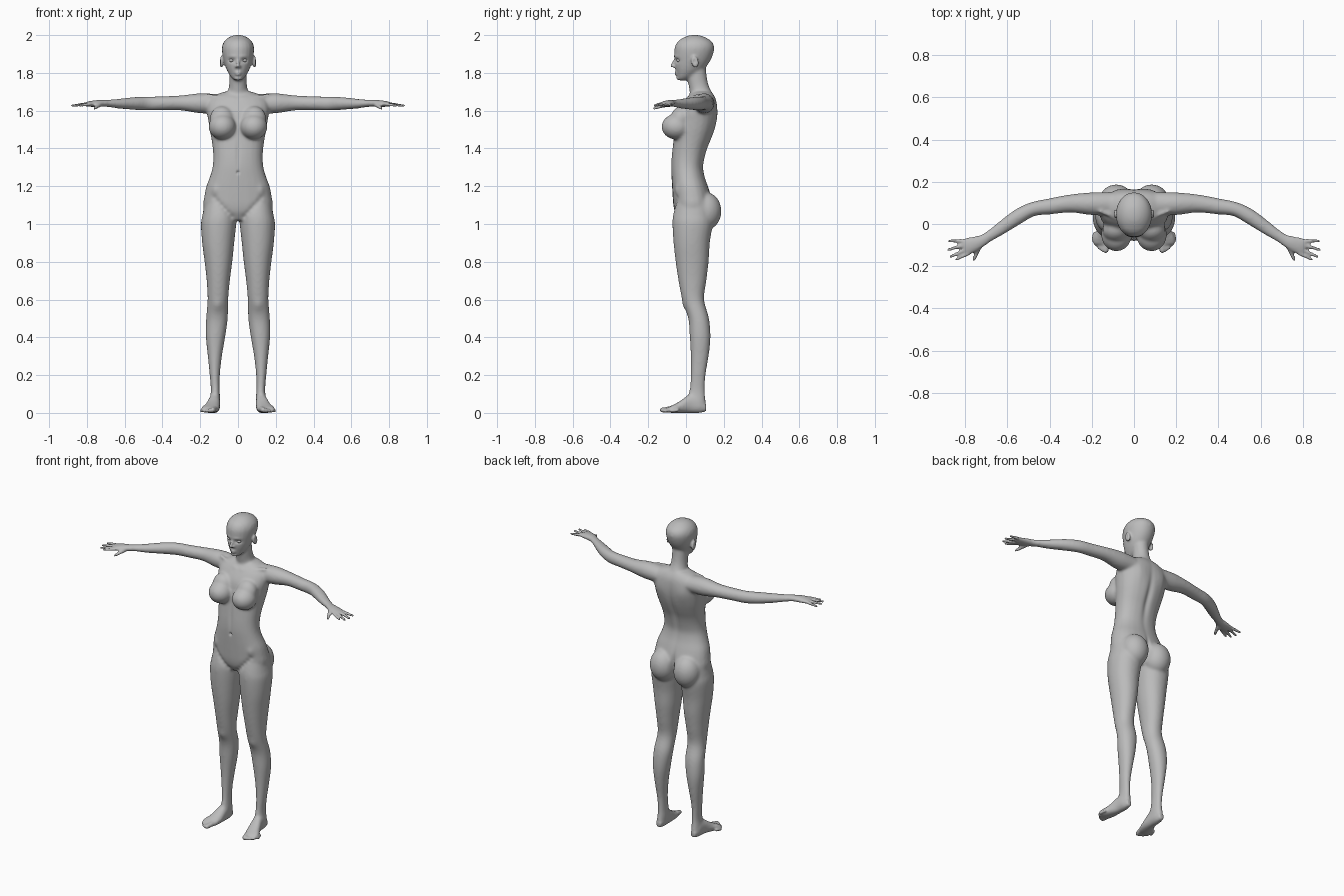
import bpy, bmesh, math
from mathutils import Vector, Matrix

cube = bpy.data.objects.get("Cube")
if cube:
    bpy.data.objects.remove(cube, do_unlink=True)

grey = bpy.data.materials.new("clay_grey")
grey.use_nodes = True
COLOUR = (0.5, 0.5, 0.5, 1)
grey.diffuse_color = COLOUR
for node in grey.node_tree.nodes:
    if node.type == 'BSDF_PRINCIPLED':
        node.inputs["Base Color"].default_value = COLOUR


def spline(rows, steps=4):
    """Catmull-Rom interpolation of every column."""
    out = []
    for i in range(len(rows) - 1):
        a, b, c, d = (rows[min(max(k, 0), len(rows) - 1)] for k in range(i - 1, i + 3))
        for s in range(steps):
            t = s / steps
            out.append([q + 0.5 * t * (r - p + t * (2*p - 5*q + 4*r - u + t * (3*(q - r) + u - p)))
                        for p, q, r, u in zip(a, b, c, d)])
    return out + [list(rows[-1])]


def loft(bm, rings, sides=24, power=0.88):
    """Skin rounded sections given as (centre, half axis, half axis)."""
    loops = []
    for centre, u, v in rings:
        loop = []
        for k in range(sides):
            a = 2 * math.pi * k / sides
            c, s = math.cos(a), math.sin(a)
            loop.append(bm.verts.new(centre + u * math.copysign(abs(c) ** power, c)
                                     + v * math.copysign(abs(s) ** power, s)))
        loops.append(loop)
    for p, q in zip(loops, loops[1:]):
        for k in range(sides):
            n = (k + 1) % sides
            bm.faces.new((p[k], p[n], q[n], q[k]))
    bm.faces.new(loops[0])
    bm.faces.new(loops[-1])


def stack(bm, rows, along_y=False, power=0.88):
    """Sections listed as (position, x min, x max, other min, other max)."""
    rings = []
    for pos, x0, x1, lo, hi in spline(rows):
        mid, half = (lo + hi) / 2, (hi - lo) / 2
        centre = ((x0 + x1) / 2, pos, mid) if along_y else ((x0 + x1) / 2, mid, pos)
        v = (0, 0, half) if along_y else (0, half, 0)
        rings.append((Vector(centre), Vector(((x1 - x0) / 2, 0, 0)), Vector(v)))
    loft(bm, rings, power=power)


def tube(bm, rows):
    """Horizontal limb listed as (x, y, z, half width, half height)."""
    pts = spline(rows)
    rings = []
    for i, (x, y, z, w, h) in enumerate(pts):
        a, b = pts[max(i - 1, 0)], pts[min(i + 1, len(pts) - 1)]
        side = Vector((a[1] - b[1], b[0] - a[0], 0)).normalized()
        rings.append((Vector((x, y, z)), side * w, Vector((0, 0, h))))
    loft(bm, rings, power=1)


def ball(bm, centre, radii, tilt=0):
    m = Matrix.Translation(centre) @ Matrix.Rotation(tilt, 4, 'X') @ Matrix.Diagonal((*radii, 1))
    bmesh.ops.create_uvsphere(bm, u_segments=24, v_segments=14, radius=1, matrix=m)


def digit(bm, start, end, r0, r1):
    """Tapered capsule with round ends."""
    a, b = Vector(start), Vector(end)
    d = (b - a).normalized()
    u = d.orthogonal().normalized()
    v = d.cross(u)
    rings = []
    for centre, r, angles in ((a, r0, (-80, -50, -25, 0)), (b, r1, (0, 25, 50, 80))):
        for deg in angles:
            t = math.radians(deg)
            w = r * math.cos(t)
            rings.append((centre + d * r * math.sin(t), u * w, v * w))
    loft(bm, rings, sides=12, power=1)


def mirror(bm):
    new = bmesh.ops.duplicate(bm, geom=bm.verts[:] + bm.edges[:] + bm.faces[:])["geom"]
    for v in new:
        if isinstance(v, bmesh.types.BMVert):
            v.co.x *= -1


def make_object(name, bm):
    bmesh.ops.recalc_face_normals(bm, faces=bm.faces[:])
    me = bpy.data.meshes.new(name)
    bm.to_mesh(me)
    bm.free()
    me.materials.append(grey)
    me.shade_smooth()
    ob = bpy.data.objects.new(name, me)
    bpy.context.scene.collection.objects.link(ob)
    return ob


bm = bmesh.new()

# Leg, foot and toes
stack(bm, [(1.12, .025, .175, -.05, .13), (1.05, .01, .188, -.068, .14), (1, .009, .196, -.072, .142),
           (.9, .02, .19, -.066, .126), (.8, .03, .177, -.055, .12), (.7, .043, .166, -.04, .108),
           (.6, .052, .161, -.02, .096), (.5, .054, .169, .012, .122), (.4, .068, .17, .02, .13),
           (.3, .085, .16, .025, .12), (.2, .096, .15, .025, .104), (.12, .097, .144, .018, .1),
           (.06, .094, .15, 0, .105), (.015, .1, .146, 0, .106)], power=.95)
stack(bm, [(.107, .108, .138, .008, .045), (.07, .096, .152, 0, .09), (.02, .094, .158, 0, .098),
           (-.03, .096, .176, 0, .064), (-.07, .104, .194, 0, .042), (-.095, .115, .192, .002, .03)], True)
for i in range(5):
    t = i / 4
    r = .015 - .006 * t ** .5
    digit(bm, (.124 + .062 * t, -.08 + .035 * t, r + .006), (.134 + .06 * t, -.125 + .05 * t * t, r), r, r * .9)

# Arm with palm, fingers and thumb
tube(bm, [(.1, .095, 1.637, .055, .05), (.2, .096, 1.639, .054, .053), (.3, .097, 1.641, .043, .04),
          (.4, .083, 1.639, .038, .037), (.48, .07, 1.638, .034, .037), (.55, .034, 1.638, .036, .034),
          (.63, -.021, 1.637, .031, .026), (.70, -.068, 1.639, .025, .018), (.745, -.09, 1.638, .033, .018),
          (.79, -.106, 1.635, .039, .014), (.81, -.112, 1.633, .036, .009)])
for start, end in [((.78, -.138), (.84, -.167)), ((.795, -.12), (.868, -.155)),
                   ((.803, -.099), (.879, -.122)), ((.808, -.08), (.873, -.08))]:
    digit(bm, (*start, 1.635), (*end, 1.627), .0095, .007)
digit(bm, (.732, -.105, 1.632), (.758, -.168, 1.613), .013, .008)

# Breast, buttock, collar bone and ear
ball(bm, (.083, -.05, 1.515), (.073, .08, .068))
ball(bm, (.085, -.03, 1.555), (.065, .055, .07), -.3)
ball(bm, (.084, .105, 1.068), (.083, .083, .1))
digit(bm, (.02, .004, 1.662), (.16, .06, 1.682), .009, .009)
ball(bm, (.088, .047, 1.858), (.011, .02, .031), .2)
mirror(bm)

# Torso
torso = [(1.70, .075, .035, .135), (1.68, .125, .015, .15), (1.65, .16, -.01, .162), (1.6, .166, -.04, .167),
         (1.55, .158, -.053, .164), (1.5, .15, -.06, .153), (1.45, .141, -.066, .135),
         (1.4, .134, -.072, .114), (1.35, .131, -.077, .1), (1.3, .135, -.079, .092),
         (1.25, .149, -.077, .1), (1.2, .168, -.074, .117), (1.15, .178, -.071, .132),
         (1.1, .184, -.067, .138), (1.06, .165, -.058, .125), (1.02, .06, -.035, .08)]
stack(bm, [(z, -w, w, f, b) for z, w, f, b in torso])

# Neck
neck = [(1.64, .075, .01, .145), (1.69, .058, .02, .14), (1.73, .048, .014, .122),
        (1.77, .046, .008, .112), (1.83, .046, .015, .105)]
stack(bm, [(z, -w, w, f, b) for z, w, f, b in neck], power=1)

# Head with nose, lips and chin
head = [(1.76, .018, -.036, 0), (1.775, .035, -.045, .03), (1.8, .052, -.051, .07), (1.83, .066, -.058, .105),
        (1.87, .077, -.062, .132), (1.91, .084, -.062, .147), (1.94, .084, -.058, .15),
        (1.967, .073, -.042, .136), (1.987, .051, -.013, .105), (1.998, .026, .015, .077), (2.001, .006, .038, .052)]
stack(bm, [(z, -w, w, f, b) for z, w, f, b in head], power=.97)
digit(bm, (0, -.058, 1.872), (0, -.076, 1.837), .006, .0085)
for x in (-.009, .009):
    ball(bm, (x, -.064, 1.833), (.007, .009, .006))
for z, w in ((1.801, .019), (1.792, .016)):
    ball(bm, (0, -.051, z), (w, .011, .005))
ball(bm, (0, -.037, 1.773), (.02, .014, .014))

# Fuse everything into one skin
body = make_object("body", bm)
fuse = body.modifiers.new("fuse", 'REMESH')
fuse.mode = 'VOXEL'
fuse.voxel_size = .0065
skin = bpy.data.meshes.new_from_object(body.evaluated_get(bpy.context.evaluated_depsgraph_get()))
body.modifiers.clear()
bm = bmesh.new()
bm.from_mesh(skin)
bpy.data.meshes.remove(skin)

# Blend the joins, keeping hands, toes and face crisp
soft = []
for v in bm.verts:
    x, y, z = v.co
    if abs(x) < .69 and z > .04 and not (z > 1.765 and (y < -.02 or abs(x) > .075)):
        soft.append(v)
for verts in [bm.verts[:]] + [soft] * 8:
    bmesh.ops.smooth_vert(bm, verts=verts, factor=.5, use_axis_x=True, use_axis_y=True, use_axis_z=True)

# Soft pushes along y: centre, spread, depth
pushes = [((.034, -.06, 1.866), (.02, .04, .011), .012),     # eye socket
          ((.03, -.06, 1.887), (.022, .03, .007), -.003),    # brow
          ((0, -.06, 1.7965), (.016, .03, .002), .004),      # mouth line
          ((0, -.08, 1.273), (.006, .03, .008), .012),       # navel
          ((0, -.075, 1.37), (.01, .03, .08), .005),         # belly groove
          ((0, .14, 1.43), (.018, .06, .17), -.012),         # spine groove
          ((0, .14, 1.08), (.012, .06, .07), -.02),          # buttock cleft
          ((.085, .165, 1.58), (.04, .05, .06), .006),       # shoulder blade
          ((.125, -.05, 1.18), (.02, .05, .025), -.006),     # hip bone
          ((.107, -.01, .57), (.025, .04, .03), -.006)]      # knee cap
for i in range(6):                                           # groin crease
    t = i / 5
    pushes.append(((.035 + .09 * t, -.06, 1.04 + .1 * t), (.014, .04, .014), .005))
for v in bm.verts:
    x, y, z = v.co
    side = abs(x)
    if side > .25 or z < .45:
        continue
    for (cx, cy, cz), (sx, sy, sz), depth in pushes:
        if abs(z - cz) < 2.5 * sz and side < cx + 2.5 * sx:
            e = ((side - cx) / sx) ** 2 + ((y - cy) / sy) ** 2 + ((z - cz) / sz) ** 2
            v.co.y += depth * math.exp(-e)
    # Ear hollow
    if side > .085 and 1.8 < z < 1.92:
        e = ((y - .045) / .01) ** 2 + ((z - 1.86) / .016) ** 2
        v.co.x -= math.copysign(.007 * math.exp(-e), x)
bm.to_mesh(body.data)
bm.free()
body.data.shade_smooth()

# Eyes
for name, x in (("left_eye", .034), ("right_eye", -.034)):
    eye = bmesh.new()
    ball(eye, (x, -.038, 1.866), (.014, .012, .009))
    make_object(name, eye)
